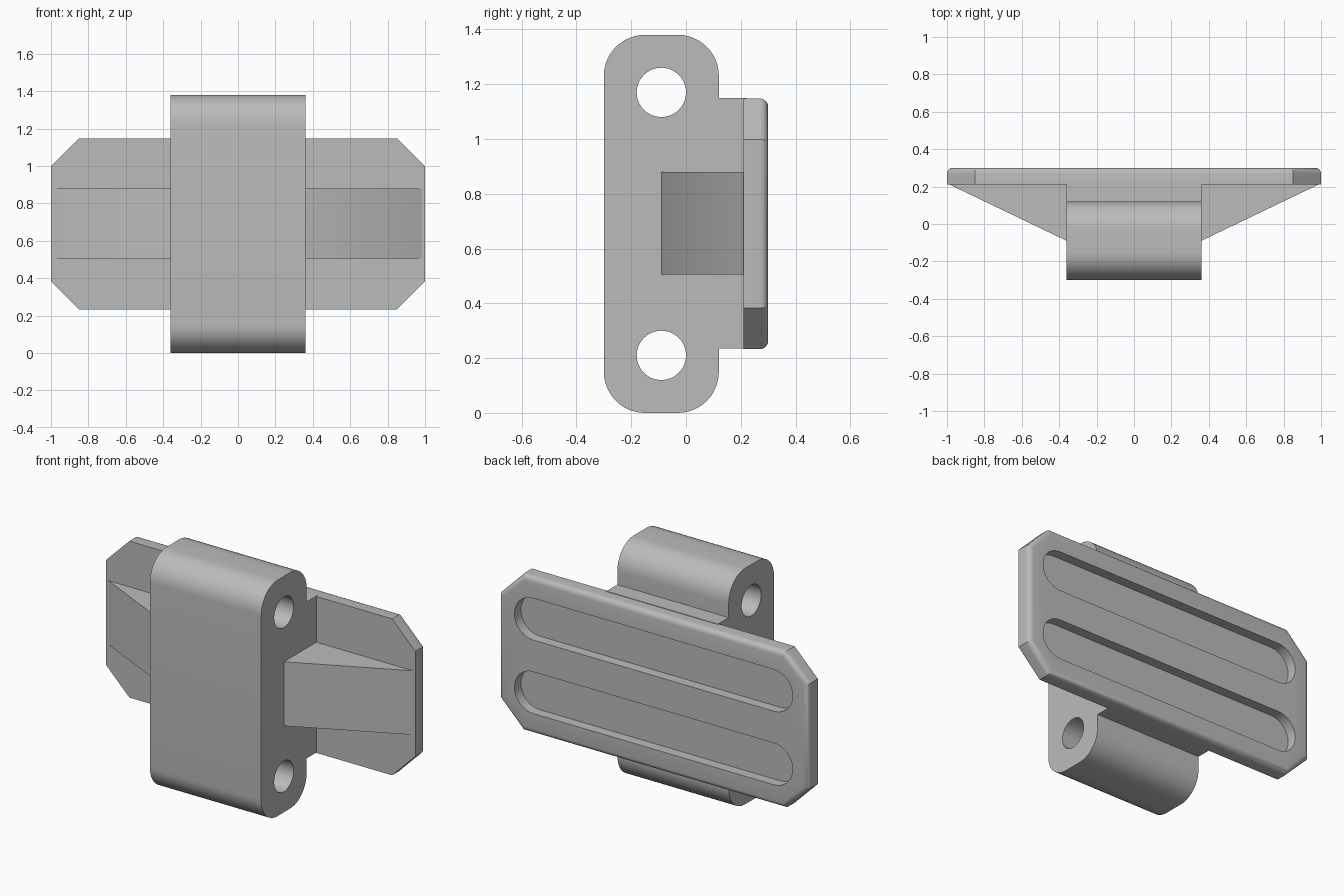
import bpy
import bmesh
from math import sin, cos, pi, radians
from mathutils import Vector

if "Cube" in bpy.data.objects:
    bpy.data.objects.remove(bpy.data.objects["Cube"], do_unlink=True)

grey = bpy.data.materials.new("plain grey")
grey.use_nodes = True
colour = (0.5, 0.5, 0.5, 1)
grey.diffuse_color = colour
grey.node_tree.nodes["Principled BSDF"].inputs["Base Color"].default_value = colour

MID_Z = 0.69
PLATE_FRONT, PLATE_BACK = 0.21, 0.30


def arc(u, v, r, start, end, steps=12):
    """Points along an arc, angles in degrees."""
    angles = [radians(start + (end - start) * i / steps) for i in range(steps + 1)]
    return [(u + r * cos(a), v + r * sin(a)) for a in angles]


def prism(name, outline, axis, low, high, round_back=0):
    """Extrude a 2D outline along x, y or z."""
    def place(p, d):
        return {"x": (d, p[0], p[1]), "y": (p[0], d, p[1]), "z": (p[0], p[1], d)}[axis]

    bm = bmesh.new()
    face = bm.faces.new([bm.verts.new(place(p, low)) for p in outline])
    moved = bmesh.ops.extrude_face_region(bm, geom=[face])["geom"]
    shift = Vector(place((0, 0), high - low))
    bmesh.ops.translate(bm, vec=shift, verts=[g for g in moved if isinstance(g, bmesh.types.BMVert)])
    bmesh.ops.recalc_face_normals(bm, faces=bm.faces)
    if round_back:
        rim = [e for e in bm.edges if all(abs(v.co.y - high) < 1e-5 for v in e.verts)]
        bmesh.ops.bevel(bm, geom=rim, offset=round_back, segments=5, profile=0.5, affect="EDGES")
    mesh = bpy.data.meshes.new(name)
    bm.to_mesh(mesh)
    bm.free()
    mesh.materials.append(grey)
    obj = bpy.data.objects.new(name, mesh)
    bpy.context.collection.objects.link(obj)
    return obj


def activate(obj):
    bpy.ops.object.select_all(action="DESELECT")
    obj.select_set(True)
    bpy.context.view_layer.objects.active = obj


def cut(target, cutter):
    cutter.hide_render = True
    mod = target.modifiers.new("cut", "BOOLEAN")
    mod.operation = "DIFFERENCE"
    mod.solver = "EXACT"
    mod.object = cutter
    activate(target)
    bpy.ops.object.modifier_apply(modifier=mod.name)
    bpy.data.objects.remove(cutter, do_unlink=True)


# Rounded clamp body with the neck that meets the plate
r = 0.15
neck_back = PLATE_FRONT + 0.01
profile = (arc(-0.15, r, r, 180, 270) + arc(-0.03, r, r, 270, 360)
           + [(0.12, 0.235), (neck_back, 0.235), (neck_back, 1.15), (0.12, 1.15)]
           + arc(-0.03, 1.38 - r, r, 0, 90) + arc(-0.15, 1.38 - r, r, 90, 180))
body = prism("clamp_body", profile, "x", -0.36, 0.36)

# Two bolt holes running sideways through the body
for z in (0.21, 1.17):
    cut(body, prism("hole_cutter", arc(-0.09, z, 0.09, 0, 360, 40)[:-1], "x", -0.5, 0.5))

# Back plate with clipped corners and a softened back rim
h = 0.4575
c = 0.15
outline = [(-1, c - h), (c - 1, -h), (1 - c, -h), (1, c - h),
           (1, h - c), (1 - c, h), (c - 1, h), (-1, h - c)]
plate = prism("back_plate", [(x, z + MID_Z) for x, z in outline], "y",
              PLATE_FRONT, PLATE_BACK, round_back=0.03)

# Two long round-ended slots in the back of the plate
slot_r = 0.122
for side in (-1, 1):
    z = MID_Z + side * 0.215
    slot = arc(0.9 - slot_r, z, slot_r, -90, 90, 16) + arc(slot_r - 0.9, z, slot_r, 90, 270, 16)
    cut(plate, prism("slot_cutter", slot, "y", PLATE_BACK - 0.06, PLATE_BACK + 0.1))

# Tapered side braces between body and plate
wedges = []
for side, name in ((1, "left_brace"), (-1, "right_brace")):
    tri = [(0.34, -0.09), (0.36, -0.09), (0.985, PLATE_FRONT),
           (0.985, neck_back), (0.34, neck_back)]
    wedges.append(prism(name, [(side * x, y) for x, y in tri], "z", 0.505, 0.88))

for obj in [body, plate] + wedges:
    activate(obj)
    bpy.ops.object.shade_smooth_by_angle(angle=radians(30))
